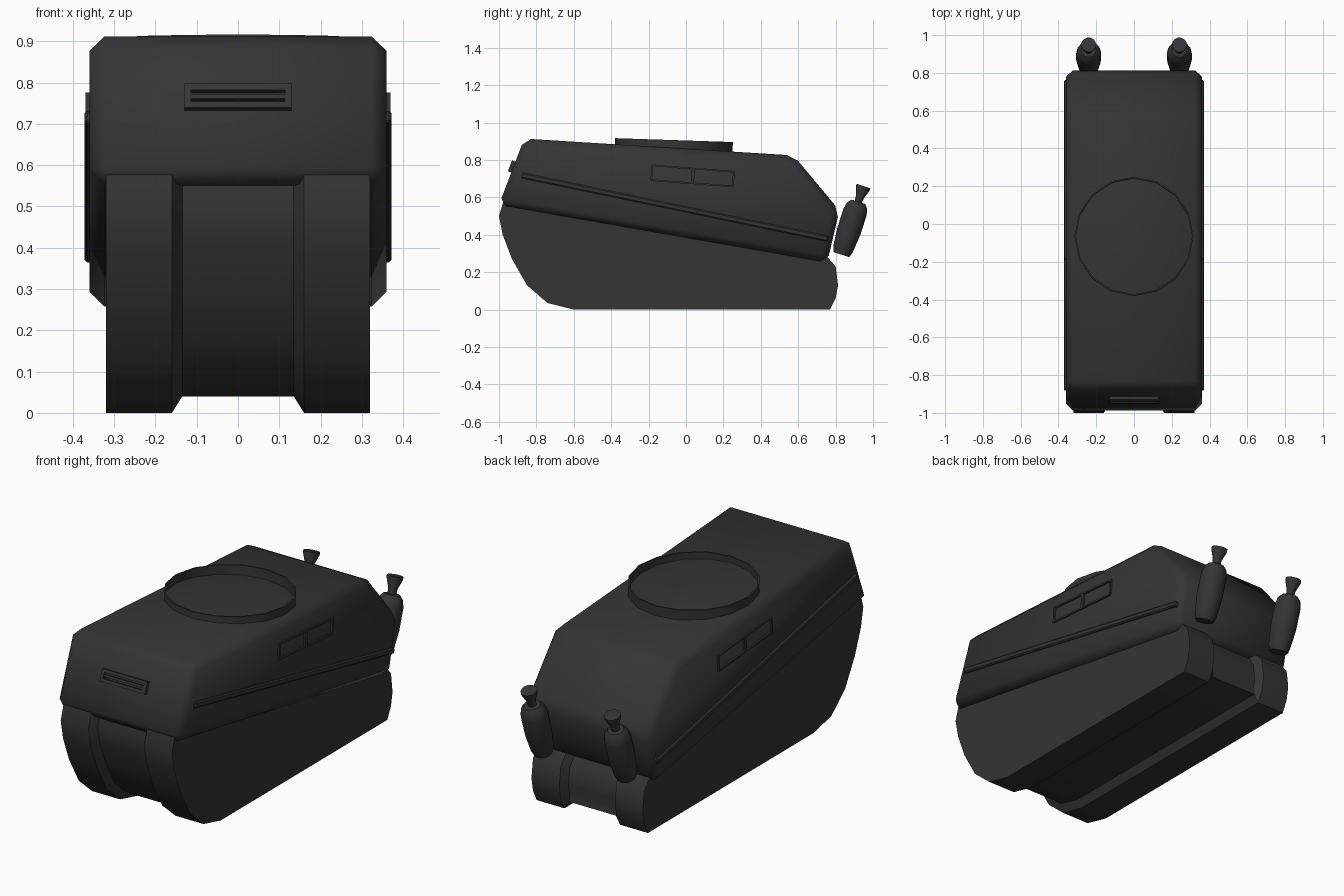
import bpy, bmesh, math
from mathutils import Vector, Matrix

if "Cube" in bpy.data.objects:
    bpy.data.objects.remove(bpy.data.objects["Cube"])

dark = bpy.data.materials.new("charcoal_metal")
dark.use_nodes = True
COLOR = (0.035, 0.035, 0.035, 1)
dark.diffuse_color = COLOR
dark.node_tree.nodes["Principled BSDF"].inputs["Base Color"].default_value = COLOR


def finish(bm, name, angle=30):
    bmesh.ops.recalc_face_normals(bm, faces=bm.faces)
    mesh = bpy.data.meshes.new(name)
    bm.to_mesh(mesh)
    bm.free()
    mesh.materials.append(dark)
    obj = bpy.data.objects.new(name, mesh)
    bpy.context.collection.objects.link(obj)
    bpy.ops.object.select_all(action='DESELECT')
    obj.select_set(True)
    bpy.context.view_layer.objects.active = obj
    bpy.ops.object.shade_smooth_by_angle(angle=math.radians(angle))
    return obj


def loft(bm, rings, caps=True):
    """Skin a list of closed rings."""
    rows = [[bm.verts.new(p) for p in ring] for ring in rings]
    n = len(rows[0])
    for a, b in zip(rows, rows[1:]):
        for i in range(n):
            j = (i + 1) % n
            bm.faces.new((a[i], a[j], b[j], b[i]))
    if caps:
        bm.faces.new(rows[0])
        bm.faces.new(rows[-1])


def lathe(profile, sides):
    return [[(r * math.cos(math.tau * i / sides), r * math.sin(math.tau * i / sides), h)
             for i in range(sides)] for r, h in profile]


def bar(bm, size, matrix):
    bmesh.ops.create_cube(bm, size=1, matrix=matrix @ Matrix.Diagonal((*size, 1)))


def frame(bm, width, height, border, depth, matrix):
    """Rectangular border lying in the local XZ plane."""
    for s in (-1, 1):
        bar(bm, (width, depth, border),
            matrix @ Matrix.Translation((0, 0, s * (height - border) / 2)))
        bar(bm, (border, depth, height - 2 * border),
            matrix @ Matrix.Translation((s * (width - border) / 2, 0, 0)))


# Wedge-shaped upper hull with chamfered edges
hull_profile = [(-1.0, .56), (-.865, .914), (.575, .824), (.82, .53), (.755, .252)]
bm = bmesh.new()
loft(bm, [[(x, y, z) for y, z in hull_profile] for x in (-.36, .36)])
bmesh.ops.bevel(bm, geom=list(bm.edges), offset=.036, segments=1,
                affect='EDGES', clamp_overlap=True)
finish(bm, "upper_hull", 50)

# Lower body: two track pods joined by a recessed middle
pod = [(-.97, .60), (-1, .5), (-.98, .4), (-.93, .27), (-.85, .13), (-.74, .035), (-.6, 0),
       (.77, 0), (.80, .06), (.813, .13), (.80, .23), (.74, .30)]


def pod_ring(x, inset):
    ring = []
    for i, (y, z) in enumerate(pod):
        p, q = Vector(pod[i - 1]), Vector(pod[(i + 1) % len(pod)])
        t = (q - p).normalized()
        if 0 < i < len(pod) - 1:
            ring.append((x, y - t.y * inset, z + t.x * inset))
        else:
            ring.append((x, y + (inset if y < 0 else -inset), z))
    return ring


bm = bmesh.new()
loft(bm, [pod_ring(x, d) for x, d in
          ((-.32, 0), (-.16, 0), (-.135, .04), (.135, .04), (.16, 0), (.32, 0))])
finish(bm, "lower_body", 35)

# Open ring on the roof
bm = bmesh.new()
loft(bm, lathe([(.315, -.06), (.315, .022), (.307, .022), (.307, -.06)], 16), caps=False)
ring = finish(bm, "roof_ring")
ring.location = (0, -.065, .884)
ring.rotation_euler.x = -.033

# Slotted vent on the nose, lying on the sloping front plate
nose = Matrix.Translation((0, -.925, .762)) @ Matrix.Rotation(-math.atan2(.135, .354), 4, 'X')
bm = bmesh.new()
frame(bm, .26, .062, .016, .035, nose)
bar(bm, (.23, .03, .012), nose)
finish(bm, "nose_vent")

for side, s in (("left", 1), ("right", -1)):
    turn = Matrix.Rotation(math.pi / 2, 4, 'Z')

    # Pair of outlined side windows
    bm = bmesh.new()
    for y, z, width in ((-.075, .723, .225), (.147, .706, .222)):
        tilt = Matrix.Rotation(.08, 4, 'Y')
        frame(bm, width, .088, .009, .02,
              Matrix.Translation((s * .359, y, z)) @ turn @ tilt)
    finish(bm, side + "_windows")

    # Long handrail along the flank
    start, end = Vector((s * .36, -.88, .718)), Vector((s * .357, .76, .378))
    run = end - start
    bm = bmesh.new()
    bar(bm, (run.length, .026, .03),
        Matrix.Translation((start + end) / 2) @ turn
        @ Matrix.Rotation(math.atan2(-run.z, run.y), 4, 'Y'))
    bmesh.ops.bevel(bm, geom=list(bm.edges), offset=.006, segments=1, affect='EDGES')
    finish(bm, side + "_side_rail")

    # Exhaust: fat muffler with a flared outlet
    bm = bmesh.new()
    loft(bm, lathe([(.046, 0), (.056, .03), (.066, .13), (.066, .24), (.058, .275),
                    (.04, .296), (.021, .298), (.023, .325), (.04, .372), (.04, .385)], 14))
    pipe = finish(bm, side + "_exhaust", 40)
    pipe.location = (s * .24, .83, .294)
    pipe.rotation_euler.x = -math.radians(18)
